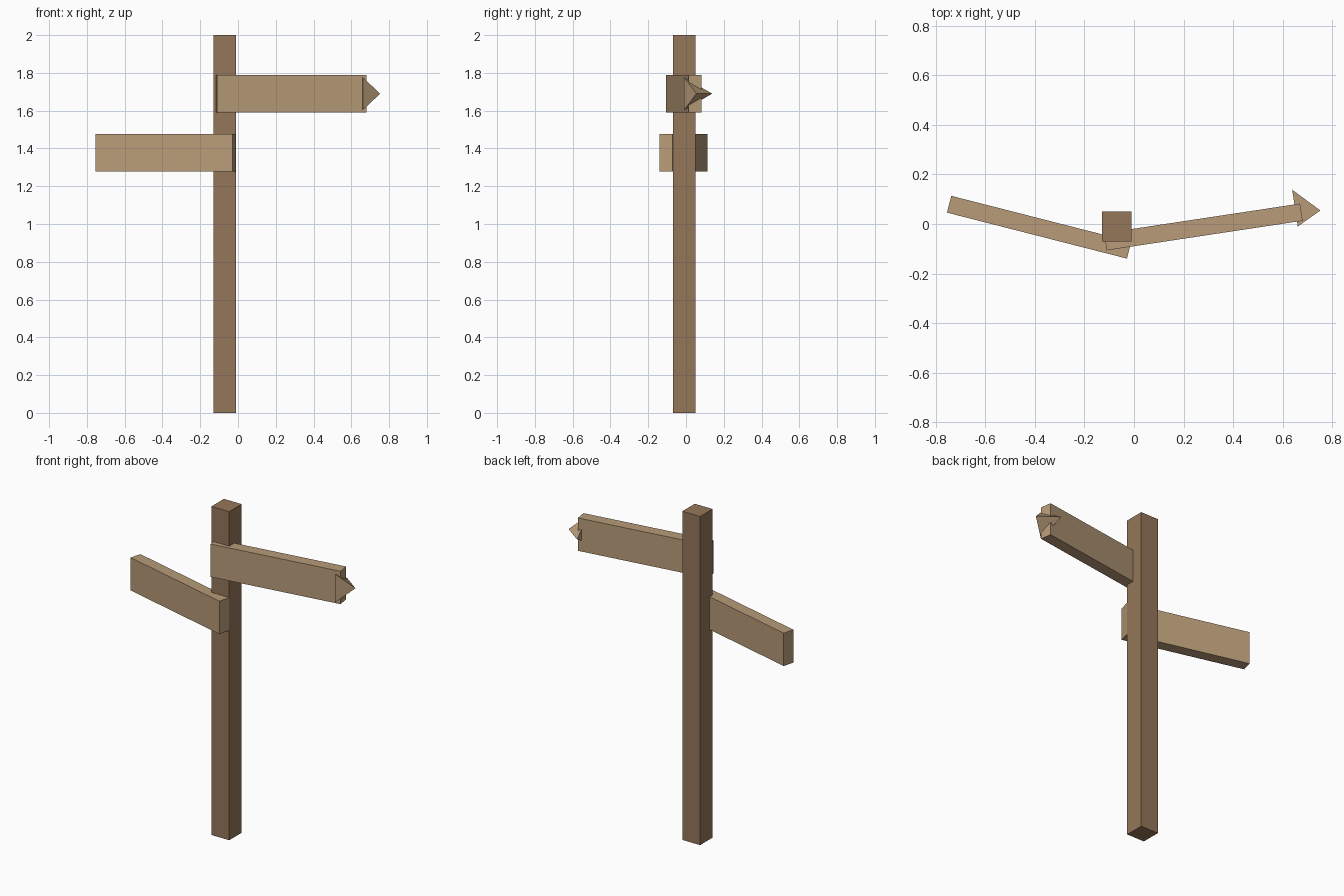
import bpy
from math import pi

if "Cube" in bpy.data.objects:
    bpy.data.objects.remove(bpy.data.objects["Cube"])


def material(name, color):
    m = bpy.data.materials.new(name)
    m.diffuse_color = (*color, 1)
    m.use_nodes = True
    m.node_tree.nodes["Principled BSDF"].inputs["Base Color"].default_value = m.diffuse_color
    return m


dark_wood = material("dark_wood", (0.30, 0.18, 0.10))
light_wood = material("light_wood", (0.48, 0.33, 0.19))


def box(name, size, loc, turn, mat):
    bpy.ops.mesh.primitive_cube_add(size=1, location=loc, rotation=(0, 0, turn))
    ob = bpy.context.object
    ob.name = name
    ob.scale = size
    bpy.ops.object.transform_apply(location=False, rotation=False, scale=True)
    ob.data.materials.append(mat)
    return ob


# Square post
box("post", (0.12, 0.12, 2.0), (-0.07, -0.01, 1.0), 0, dark_wood)

# Two sign boards, each turned slightly about the post
box("upper_board", (0.80, 0.07, 0.20), (0.28, -0.012, 1.69), 0.15, light_wood)
box("lower_board", (0.75, 0.07, 0.20), (-0.383, -0.013, 1.377), -0.25, light_wood)

# Three-sided arrow tip on the upper board
bpy.ops.mesh.primitive_cone_add(vertices=3, radius1=0.10, radius2=0, depth=0.10,
                                location=(0.703, 0.047, 1.69), rotation=(0, pi / 2, 0.15))
tip = bpy.context.object
tip.name = "arrow_tip"
tip.data.materials.append(light_wood)
